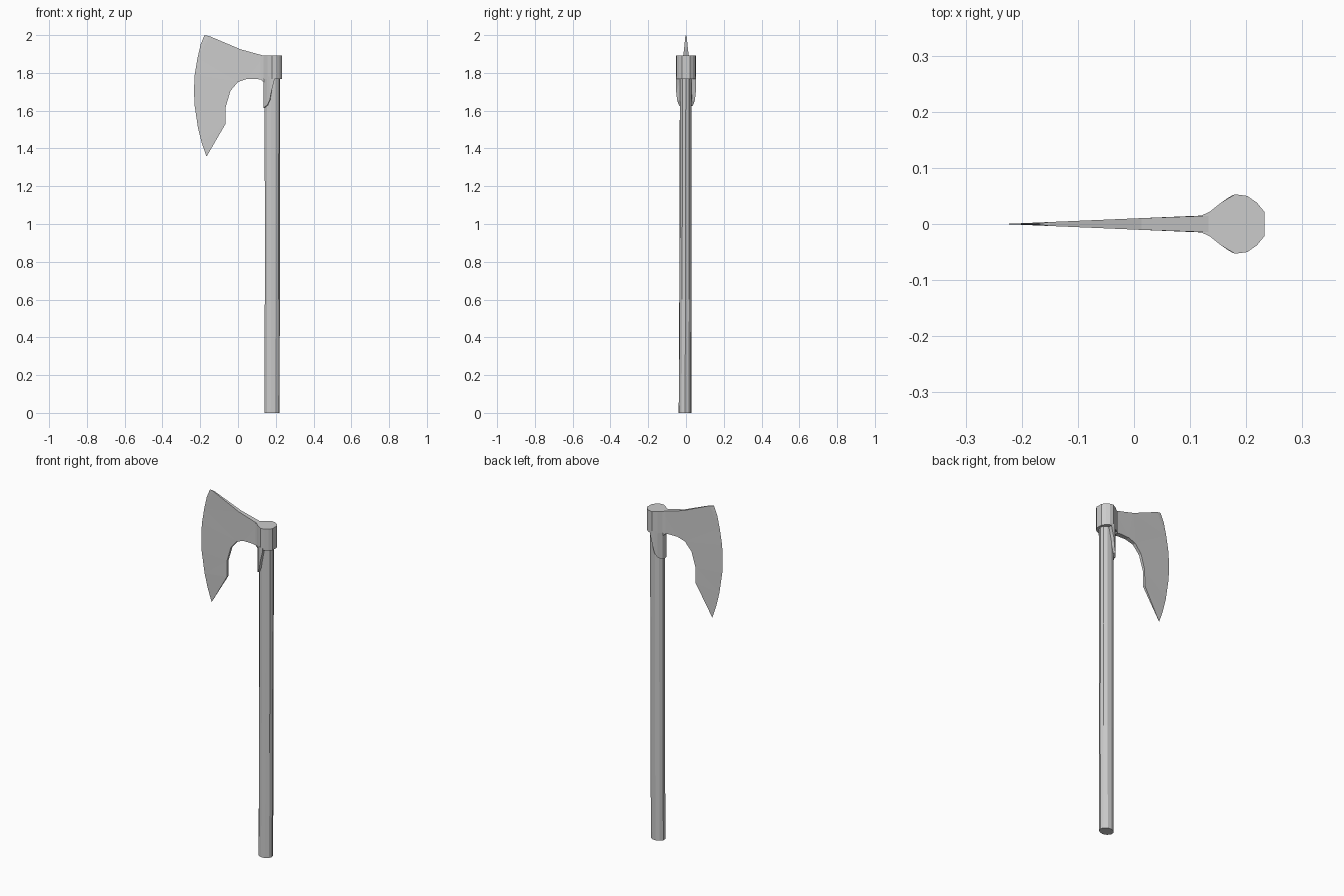
import bpy, bmesh, math

if "Cube" in bpy.data.objects:
    bpy.data.objects.remove(bpy.data.objects["Cube"])


def make_object(name, verts, faces):
    mesh = bpy.data.meshes.new(name)
    mesh.from_pydata(verts, [], faces)
    bm = bmesh.new()
    bm.from_mesh(mesh)
    bmesh.ops.triangulate(bm, faces=[f for f in bm.faces if len(f.verts) > 4])
    bmesh.ops.recalc_face_normals(bm, faces=bm.faces)
    bm.to_mesh(mesh)
    bm.free()
    obj = bpy.data.objects.new(name, mesh)
    bpy.context.collection.objects.link(obj)
    return obj


def loft(name, rings):
    """Closed skin over equal-length rings, capped at both ends."""
    n = len(rings[0])
    verts = [p for ring in rings for p in ring]
    faces = [(r * n + i, r * n + (i + 1) % n,
              (r + 1) * n + (i + 1) % n, (r + 1) * n + i)
             for r in range(len(rings) - 1) for i in range(n)]
    faces += [tuple(range(n)), tuple(range(len(verts) - n, len(verts)))]
    return make_object(name, verts, faces)


# Handle: slightly uneven oval shaft
def oval(z, cx, cy, rx, ry, sides=11):
    return [(cx + rx * math.cos(2 * math.pi * i / sides),
             cy + ry * math.sin(2 * math.pi * i / sides), z) for i in range(sides)]


loft("handle", [oval(0.0, 0.179, -0.005, 0.040, 0.034),
                oval(0.6, 0.181, -0.003, 0.041, 0.033),
                oval(1.2, 0.181, -0.002, 0.041, 0.032),
                oval(1.8, 0.181, -0.001, 0.042, 0.032)])

# Socket: eye of the axe head, mirrored outline
half = [(0.12, 0.015), (0.135, 0.022), (0.155, 0.038), (0.18, 0.053),
        (0.202, 0.050), (0.219, 0.038), (0.233, 0.021)]
outline = half + [(x, -y) for x, y in reversed(half)]
loft("socket", [[(x, y, z) for x, y in outline] for z in (1.768, 1.892)])

# Langet: rounded sheath hugging the blade side of the handle (x, y, bottom z)
side = [(0.137, 0.018, 1.617), (0.154, 0.037, 1.628), (0.168, 0.047, 1.655),
        (0.177, 0.052, 1.70), (0.193, 0.052, 1.765)]
outer = [(x, -y, z) for x, y, z in reversed(side)] + [(0.134, 0, 1.615)] + side
inner = [(0.181 + (x - 0.181) * 0.75, y * 0.55, z) for x, y, z in reversed(outer)]
bottom = outer + inner
loft("langet", [bottom, [(x, y, 1.78) for x, y, z in bottom]])

# Blade: bearded wedge, zero thickness along the cutting edge
edge = [(-0.177, 2.0), (-0.198, 1.95), (-0.214, 1.88), (-0.229, 1.79),
        (-0.233, 1.71), (-0.230, 1.63), (-0.212, 1.51), (-0.192, 1.43), (-0.167, 1.356)]
back = [(-0.066, 1.53), (-0.065, 1.62), (-0.04, 1.705), (0.0, 1.752),
        (0.045, 1.767), (0.10, 1.768), (0.122, 1.764), (0.14, 1.745),
        (0.14, 1.89), (0.013, 1.925), (-0.15, 1.994)]
ne, nb = len(edge), len(back)


def thick(x):
    return min(0.015, 0.0425 * (x + 0.233))


verts = [(x, 0, z) for x, z in edge]
verts += [(x, s * thick(x), z) for s in (-1, 1) for x, z in back]
front = list(range(ne, ne + nb))
rear = list(range(ne + nb, ne + 2 * nb))
faces = [list(range(ne)) + front, list(range(ne)) + rear]
faces += [(front[i], front[i + 1], rear[i + 1], rear[i]) for i in range(nb - 1)]
faces += [(ne - 1, front[0], rear[0]), (0, rear[-1], front[-1])]
make_object("blade", verts, faces)
